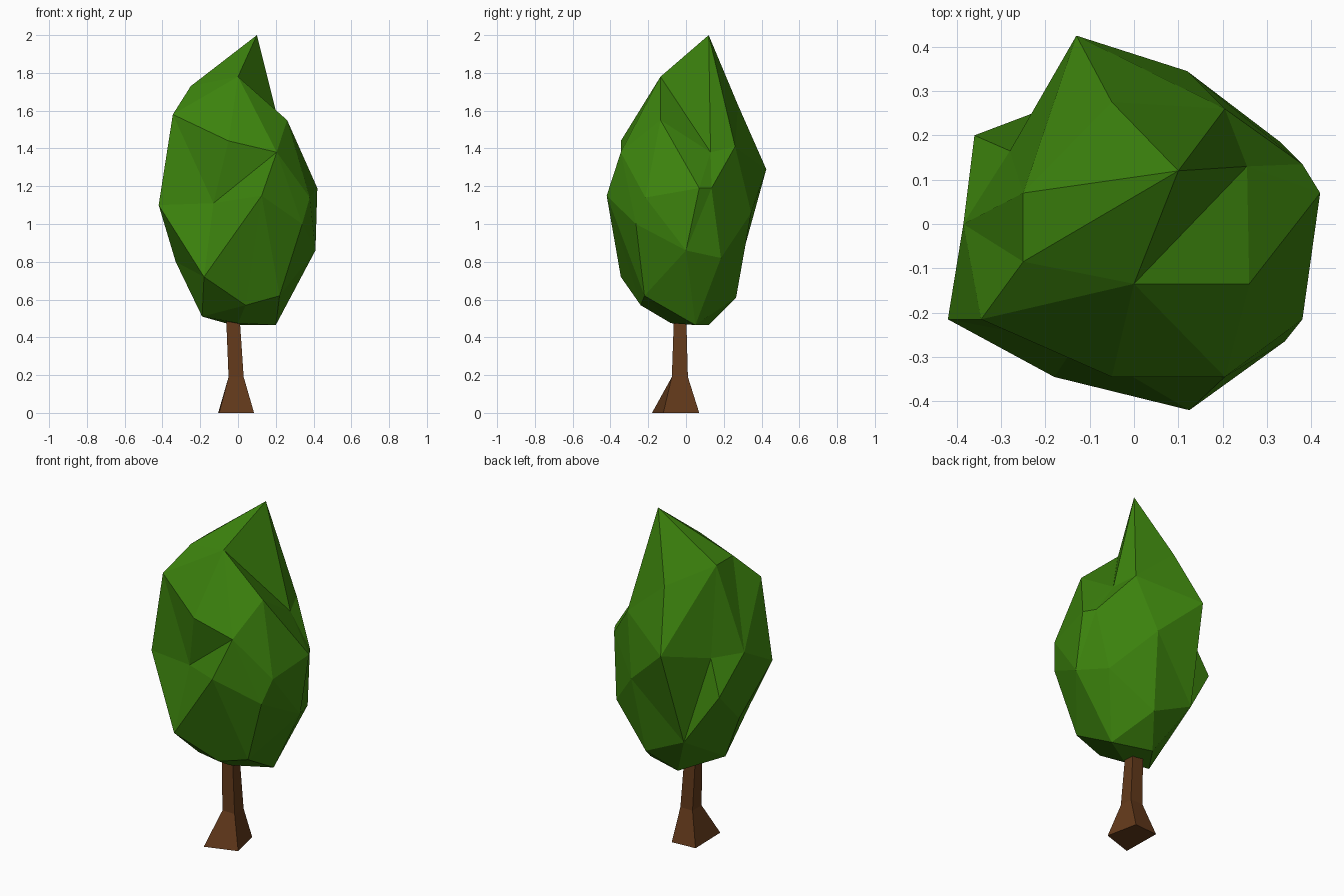
import bpy, bmesh
from mathutils import Vector

if "Cube" in bpy.data.objects:
    bpy.data.objects.remove(bpy.data.objects["Cube"])


def add_object(name, bm, color):
    bmesh.ops.recalc_face_normals(bm, faces=bm.faces)
    mesh = bpy.data.meshes.new(name)
    bm.to_mesh(mesh)
    bm.free()
    mat = bpy.data.materials.new(name + "_color")
    mat.diffuse_color = (*color, 1)
    mat.use_nodes = True
    mat.node_tree.nodes["Principled BSDF"].inputs["Base Color"].default_value = mat.diffuse_color
    mesh.materials.append(mat)
    obj = bpy.data.objects.new(name, mesh)
    bpy.context.collection.objects.link(obj)
    return obj


# Trunk: four-sided loft with a flared foot
bm = bmesh.new()
foot = [(-.10, -.18), (.085, -.12), (.045, .07), (-.105, .06)]


def square(x0, x1, y0, y1):
    return [(x0, y0), (x1, y0), (x1, y1), (x0, y1)]


sections = [(0, foot), (.19, square(-.05, .03, -.075, .01)),
            (.56, square(-.065, .005, -.062, 0))]
rings = [[bm.verts.new((x, y, z)) for x, y in pts] for z, pts in sections]
for a, b in zip(rings, rings[1:]):
    for i in range(4):
        j = (i + 1) % 4
        bm.faces.new((a[i], a[j], b[j], b[i]))
bm.faces.new(rings[0][::-1])
bm.faces.new(rings[-1])
add_object("trunk", bm, (.125, .042, .011))

# Crown: faceted skin wrapped around the key corners of the foliage
corners = [
    # tip and shoulders
    (.10, .12, 2), (0, -.135, 1.78), (-.25, -.085, 1.73), (-.25, .07, 1.73),
    (-.05, .275, 1.63), (.26, -.135, 1.55), (.255, .13, 1.38), (.205, .26, 1.41),
    (-.345, -.215, 1.58), (.205, -.345, 1.38), (-.05, -.345, 1.44),
    # waist
    (-.13, .425, 1.29), (.42, .07, 1.19), (.38, .135, 1.19), (.38, -.215, 1.14),
    (.125, -.42, 1.15), (-.13, -.27, 1.11), (-.42, -.215, 1.1), (-.385, 0, 1.22),
    (-.28, .165, 1.22), (-.36, .2, 1.02), (.12, .345, 1.06), (.34, -.265, 1.0),
    # lower part
    (.41, 0, .86), (.33, .185, .82), (-.18, -.345, .72), (-.33, -.03, .8),
    (-.175, .27, .73), (.22, -.22, .62), (.04, -.24, .57), (.08, .265, .61),
    (-.19, -.1, .51), (0, -.08, .475), (.2, .05, .465), (-.03, .12, .465),
]
center = Vector((0, 0, 1.15))
bm = bmesh.new()
verts = []
for c in corners:
    d = Vector(c) - center
    d.z *= .55
    verts.append(bm.verts.new(d.normalized()))
bmesh.ops.convex_hull(bm, input=verts)
for v, c in zip(verts, corners):
    v.co = c
# turn single edges to get the creases and notches
for a, b in [(0, 5), (1, 3), (4, 19), (11, 20), (10, 15)]:
    edge = bm.edges.get((verts[a], verts[b]))
    if edge:
        bmesh.utils.edge_rotate(edge, True)
add_object("crown", bm, (.045, .225, .004))
